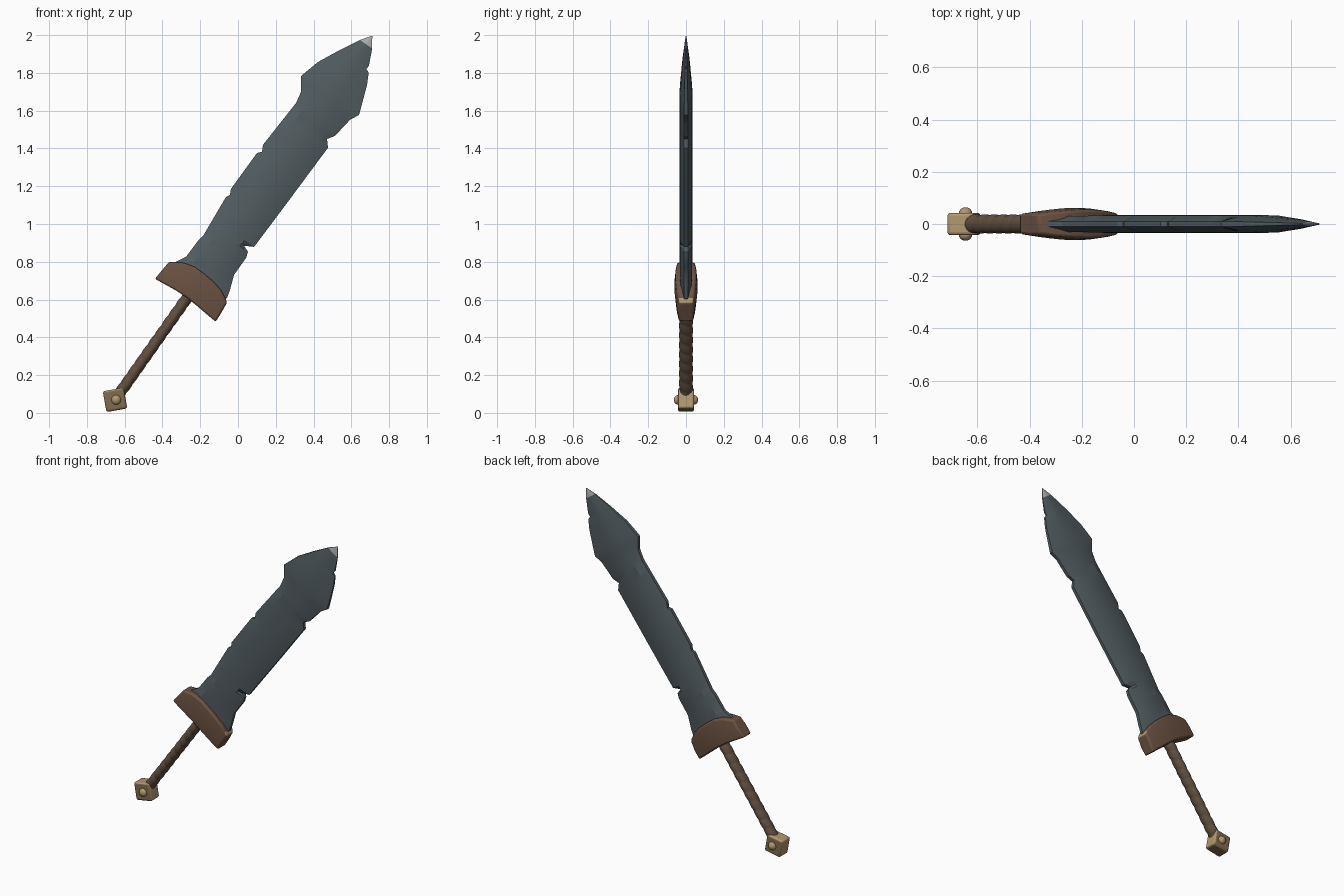
import bpy, bmesh, math
from mathutils import Matrix, Vector

if "Cube" in bpy.data.objects:
    bpy.data.objects.remove(bpy.data.objects["Cube"])

# Sword frame: u across the blade, y depth, v along the blade from the pommel
D = Vector((0.577, 0, 0.817))
R = Vector((0.817, 0, -0.577))
ORIGIN = Vector((-0.651, 0, 0.069))


def place(u, y, v):
    return ORIGIN + R * u + Vector((0, y, 0)) + D * v


def material(name, rgb):
    m = bpy.data.materials.new(name)
    m.diffuse_color = (*rgb, 1)
    m.use_nodes = True
    m.node_tree.nodes["Principled BSDF"].inputs["Base Color"].default_value = m.diffuse_color
    return m


STEEL = material("dark steel", (0.085, 0.108, 0.120))
WORN = material("worn steel", (0.42, 0.44, 0.44))
WOOD = material("guard brown", (0.150, 0.085, 0.055))
LEATHER = material("leather brown", (0.118, 0.079, 0.050))
TAN = material("pommel tan", (0.44, 0.31, 0.155))
DULL = material("pommel dull tan", (0.22, 0.150, 0.080))


def lerp(table, v):
    """Piecewise linear lookup in a rising (v, value) table."""
    if v <= table[0][0]:
        return table[0][1]
    for (a, fa), (b, fb) in zip(table, table[1:]):
        if v <= b:
            return fa + (fb - fa) * (v - a) / (b - a)
    return table[-1][1]


def finish(name, bm, mats, angle, bevel=0, segments=2):
    bmesh.ops.recalc_face_normals(bm, faces=bm.faces[:])
    me = bpy.data.meshes.new(name)
    bm.to_mesh(me)
    bm.free()
    ob = bpy.data.objects.new(name, me)
    bpy.context.collection.objects.link(ob)
    for m in mats:
        me.materials.append(m)
    bpy.ops.object.select_all(action='DESELECT')
    ob.select_set(True)
    bpy.context.view_layer.objects.active = ob
    bpy.ops.object.shade_smooth_by_angle(angle=math.radians(angle))
    if bevel:
        mod = ob.modifiers.new("Soft edges", 'BEVEL')
        mod.width, mod.segments = bevel, segments
        mod.limit_method, mod.angle_limit = 'ANGLE', math.radians(35)
    return ob


def loft(rings):
    """Skin closed rings of (u, y, v) points and cap both ends."""
    bm = bmesh.new()
    vs = [[bm.verts.new(place(*p)) for p in ring] for ring in rings]
    n = len(vs[0])
    for a, b in zip(vs, vs[1:]):
        for i in range(n):
            j = (i + 1) % n
            bm.faces.new((a[i], a[j], b[j], b[i]))
    bm.faces.new(vs[0])
    bm.faces.new(vs[-1])
    return bm


# Blade: chipped left and right edges as (v, distance from the axis)
right = [(0.70, 0.16), (0.783, 0.173), (0.827, 0.161), (0.904, 0.133), (1.014, 0.133),
         (1.046, 0.123), (1.06, 0.087), (1.086, 0.134), (1.4, 0.143), (1.74, 0.151),
         (1.775, 0.12), (1.813, 0.145), (1.928, 0.161), (1.977, 0.185), (2.131, 0.128),
         (2.19, 0.097), (2.197, 0.076), (2.219, 0.078), (2.297, 0.042), (2.358, 0.002)]
left = [(0.70, 0.15), (0.783, 0.158), (0.835, 0.13), (0.941, 0.127), (0.978, 0.12),
        (1.216, 0.14), (1.237, 0.129), (1.266, 0.143), (1.501, 0.14), (1.521, 0.122),
        (1.554, 0.139), (1.836, 0.124), (1.899, 0.136), (1.968, 0.185), (2.081, 0.154),
        (2.2, 0.096), (2.304, 0.04), (2.358, 0.002)]
thick = [(0.7, 0.030), (0.95, 0.034), (2.0, 0.034), (2.2, 0.019), (2.358, 0.002)]
flat = [(0.7, 0.10), (0.95, 0.068), (1.8, 0.075), (1.95, 0.072), (2.1, 0.045), (2.358, 0.0008)]

rings = []
for v in sorted({p[0] for p in right + left + thick + flat}):
    l, r, t, f = (lerp(tab, v) for tab in (left, right, thick, flat))
    fl, fr, e = min(f, 0.85 * l), min(f, 0.85 * r), t * 0.3
    front = [(-l, -e, v), (-fl, -t * 0.94, v), (0, -t, v), (fr, -t * 0.94, v), (r, -e, v)]
    rings.append(front + [(u, -y, v) for u, y, v in reversed(front)])
bm = loft(rings)
for f in bm.faces:  # bright worn tip
    if (f.calc_center_median() - ORIGIN).dot(D) > 2.305:
        f.material_index = 1
finish("blade", bm, [STEEL, WORN], 20)

# Guard: arched block, thickest in the middle
bottom = [(-0.196, 0.645), (-0.076, 0.659), (0.02, 0.661), (0.123, 0.651), (0.198, 0.645)]
top = [(-0.188, 0.762), (-0.12, 0.803), (-0.06, 0.819), (0.038, 0.817), (0.13, 0.798),
       (0.165, 0.778), (0.188, 0.761)]
rings = []
for u in (-0.188, -0.165, -0.12, -0.06, 0, 0.06, 0.12, 0.165, 0.188):
    h = 0.062 - 0.020 * (u / 0.188) ** 2
    ub = u * 1.05
    vb, vt = lerp(bottom, ub), lerp(top, u)
    vm = (vb + vt) / 2
    rings.append([(ub, -h * 0.88, vb), (u * 1.02, -h, vm), (u, -h * 0.88, vt),
                  (u, h * 0.88, vt), (u * 1.02, h, vm), (ub, h * 0.88, vb)])
bm = loft(rings)
bm.normal_update()
for f in bm.faces:  # worn upper corner
    c = f.calc_center_median() - ORIGIN
    if c.dot(R) > 0.168 and c.dot(D) > 0.75:
        f.material_index = 1
finish("guard", bm, [WOOD, TAN], 35, 0.009)

# Grip: oval handle with spiral leather wrapping
rings = []
N, STEPS = 20, 96
for k in range(STEPS + 1):
    v = 0.03 + 0.66 * k / STEPS
    ring = []
    for i in range(N):
        a = math.tau * i / N
        wrap = (v / 0.062 + i / N) % 1.0
        s = 0.93 + 0.13 * math.sin(math.pi * wrap) ** 0.6
        ring.append((0.029 * s * math.cos(a), 0.035 * s * math.sin(a), v))
    rings.append(ring)
finish("grip", loft(rings), [LEATHER], 50)

# Pommel: slightly turned block, duller on front, back and underside
bm = bmesh.new()
bmesh.ops.create_cube(bm, size=1)
bmesh.ops.scale(bm, vec=(0.112, 0.086, 0.112), verts=bm.verts[:])
bm.normal_update()
for f in bm.faces:
    f.material_index = 1 if abs(f.normal.y) > 0.5 or f.normal.z < -0.5 else 0
bmesh.ops.transform(bm, matrix=Matrix.Translation(ORIGIN) @ Matrix.Rotation(math.radians(-10), 4, 'Y'),
                    verts=bm.verts[:])
finish("pommel", bm, [TAN, DULL], 35, 0.012, 3)

# Rounded studs on both faces of the pommel
for name, side in (("front_stud", -1), ("back_stud", 1)):
    bm = bmesh.new()
    bmesh.ops.create_uvsphere(bm, u_segments=16, v_segments=10, radius=1)
    bmesh.ops.scale(bm, vec=(0.026, 0.023, 0.026), verts=bm.verts[:])
    bmesh.ops.translate(bm, vec=ORIGIN + Vector((0.006, side * 0.041, 0)), verts=bm.verts[:])
    finish(name, bm, [TAN], 60)
